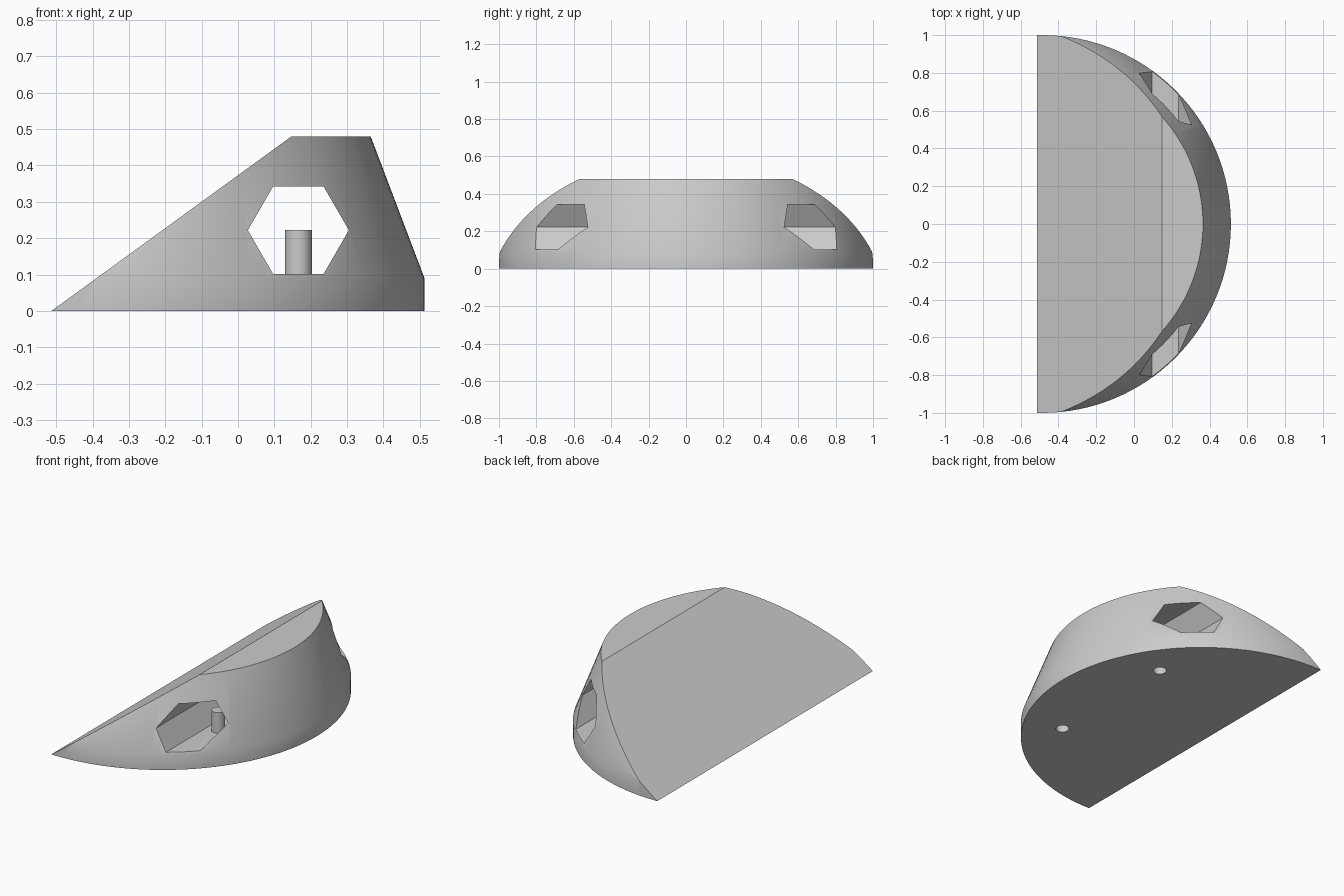
import bpy, bmesh, math
from mathutils import Vector

cube = bpy.data.objects.get("Cube")
if cube:
    bpy.data.objects.remove(cube, do_unlink=True)

AXIS_X = -0.487          # centre of the round wall
HOLE_X, HOLE_Z = 0.166, 0.222
HEX_R, PIN_R = 0.139, 0.037
PIN_Y = 0.42
FLOOR = 0.101            # bottom of the tunnel

grey = bpy.data.materials.new("plain grey")
grey.use_nodes = True
colour = (0.6, 0.6, 0.6, 1)
grey.diffuse_color = colour
grey.node_tree.nodes["Principled BSDF"].inputs["Base Color"].default_value = colour


def make_object(name, bm):
    mesh = bpy.data.meshes.new(name)
    bmesh.ops.recalc_face_normals(bm, faces=bm.faces)
    bm.to_mesh(mesh)
    bm.free()
    mesh.materials.append(grey)
    obj = bpy.data.objects.new(name, mesh)
    bpy.context.collection.objects.link(obj)
    return obj


def prism(name, sides, radius, low, high, x, y, open_bottom=False):
    """Upright prism between two heights."""
    bm = bmesh.new()
    bmesh.ops.create_cone(bm, cap_ends=True, segments=sides, radius1=radius,
                          radius2=radius, depth=high - low)
    bmesh.ops.translate(bm, verts=bm.verts, vec=(x, y, (low + high) / 2))
    if open_bottom:
        base = [f for f in bm.faces if f.calc_center_median().z < low + 0.001]
        bmesh.ops.delete(bm, geom=base, context='FACES_ONLY')
    return make_object(name, bm)


def select(obj):
    bpy.ops.object.select_all(action='DESELECT')
    obj.select_set(True)
    bpy.context.view_layer.objects.active = obj


def cut(target, cutter):
    cutter.hide_render = True
    mod = target.modifiers.new("cut", 'BOOLEAN')
    mod.operation = 'DIFFERENCE'
    mod.solver = 'EXACT'
    mod.object = cutter
    select(target)
    bpy.ops.object.modifier_apply(modifier=mod.name)
    bpy.data.objects.remove(cutter, do_unlink=True)


# Wedge body: round wall with a tapered upper part, sliced by the slope
bm = bmesh.new()
rings = []
for radius, z in ((1, 0), (1, 0.09), (0.852, 0.48)):
    ring = bmesh.ops.create_circle(bm, segments=128, radius=radius)["verts"]
    bmesh.ops.translate(bm, verts=ring, vec=(AXIS_X, 0, z))
    rings.append(ring)
for low, high in zip(rings, rings[1:]):
    for i in range(len(low)):
        j = (i + 1) % len(low)
        bm.faces.new((low[i], low[j], high[j], high[i]))
bm.faces.new(rings[0])
bm.faces.new(rings[-1])
foot, crest = Vector((-0.513, 0, 0)), Vector((0.147, 0, 0.48))
run = crest - foot
bmesh.ops.bisect_plane(bm, geom=bm.verts[:] + bm.edges[:] + bm.faces[:],
                       plane_co=foot, plane_no=(-run.z, 0, run.x),
                       clear_outer=True)
bmesh.ops.holes_fill(bm, edges=[e for e in bm.edges if e.is_boundary])
body = make_object("wedge_body", bm)

# Hexagonal tunnel from front to back
tunnel = prism("tunnel_cutter", 6, HEX_R, -1.5, 1.5, 0, 0)
spin = math.pi / 2
# Turn the prism on its side with a corner pointing along x
corner_on_x = any(abs(v.co.y) < 0.001 for v in tunnel.data.vertices)
for v in tunnel.data.vertices:
    x, y, z = v.co
    if not corner_on_x:
        x, y = y, -x
    v.co = (x + HOLE_X, -z, y + HOLE_Z)
cut(body, tunnel)

# Pin sockets in the base, with hollow pins rising into the tunnel
for side, y in (("front", -PIN_Y), ("back", PIN_Y)):
    cut(body, prism("socket_cutter", 32, PIN_R, -0.1, FLOOR + 0.02, HOLE_X, y))
    pin = prism(side + "_pin", 32, PIN_R, FLOOR, HOLE_Z, HOLE_X, y, open_bottom=True)
    select(pin)
    bpy.ops.object.shade_smooth_by_angle(angle=math.radians(30))

select(body)
bpy.ops.object.shade_smooth_by_angle(angle=math.radians(30))
